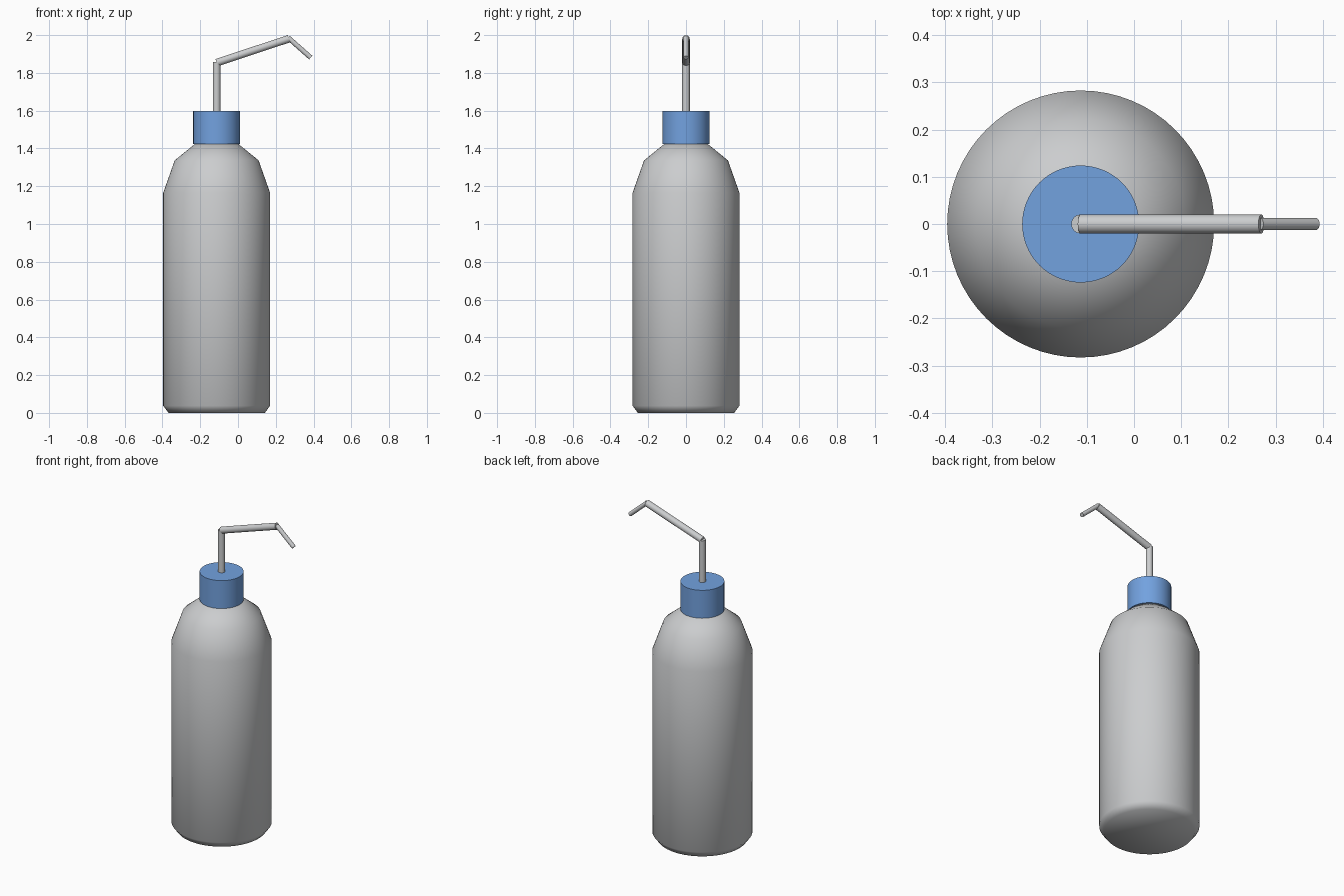
import bpy, bmesh, math
from mathutils import Vector

if "Cube" in bpy.data.objects:
    bpy.data.objects.remove(bpy.data.objects["Cube"])

CX = -0.113  # bottle axis


def material(name, rgb):
    m = bpy.data.materials.new(name)
    m.diffuse_color = (*rgb, 1.0)
    m.use_nodes = True
    m.node_tree.nodes["Principled BSDF"].inputs["Base Color"].default_value = m.diffuse_color
    return m


GREY = material("grey plastic", (0.60, 0.61, 0.62))
BLUE = material("blue plastic", (0.17, 0.36, 0.74))


def finish(name, bm, mat, angle):
    bmesh.ops.recalc_face_normals(bm, faces=bm.faces[:])
    me = bpy.data.meshes.new(name)
    bm.to_mesh(me)
    bm.free()
    ob = bpy.data.objects.new(name, me)
    bpy.context.collection.objects.link(ob)
    me.materials.append(mat)
    bpy.ops.object.select_all(action='DESELECT')
    ob.select_set(True)
    bpy.context.view_layer.objects.active = ob
    bpy.ops.object.shade_smooth_by_angle(angle=math.radians(angle))
    return ob


def lathe(name, profile, mat, angle, n=64):
    """Revolve (radius, z) points about the bottle axis and cap both ends."""
    bm = bmesh.new()
    rings = [[bm.verts.new((CX + r * math.cos(2 * math.pi * i / n),
                            r * math.sin(2 * math.pi * i / n), z))
              for i in range(n)] for r, z in profile]
    for a, b in zip(rings, rings[1:]):
        for i in range(n):
            j = (i + 1) % n
            bm.faces.new((a[i], a[j], b[j], b[i]))
    bm.faces.new(rings[0])
    bm.faces.new(rings[-1])
    return finish(name, bm, mat, angle)


def tube(name, start, end, r, n=32):
    """Closed straight tube between two points."""
    a, b = Vector(start), Vector(end)
    d = b - a
    bm = bmesh.new()
    bmesh.ops.create_cone(bm, cap_ends=True, segments=n, radius1=r, radius2=r, depth=d.length)
    rot = d.to_track_quat('Z', 'Y').to_matrix().to_4x4()
    bmesh.ops.transform(bm, matrix=rot, verts=bm.verts[:])
    bmesh.ops.translate(bm, vec=(a + b) / 2, verts=bm.verts[:])
    return finish(name, bm, GREY, 40)


# Bottle body with chamfered base and sloped shoulders
lathe("bottle_body", [(0.255, 0), (0.283, 0.038), (0.283, 1.165),
                      (0.222, 1.337), (0.11, 1.428)], GREY, 60)
# Screw cap
lathe("cap", [(0.124, 1.423), (0.124, 1.597)], BLUE, 40)
# Bent spout: riser, arm and thin tip
tube("spout_riser", (CX, 0, 1.59), (CX, 0, 1.857), 0.02)
tube("spout_arm", (CX, 0, 1.854), (0.27, 0, 1.981), 0.02)
tube("spout_tip", (0.266, 0, 1.986), (0.385, 0, 1.881), 0.013)
